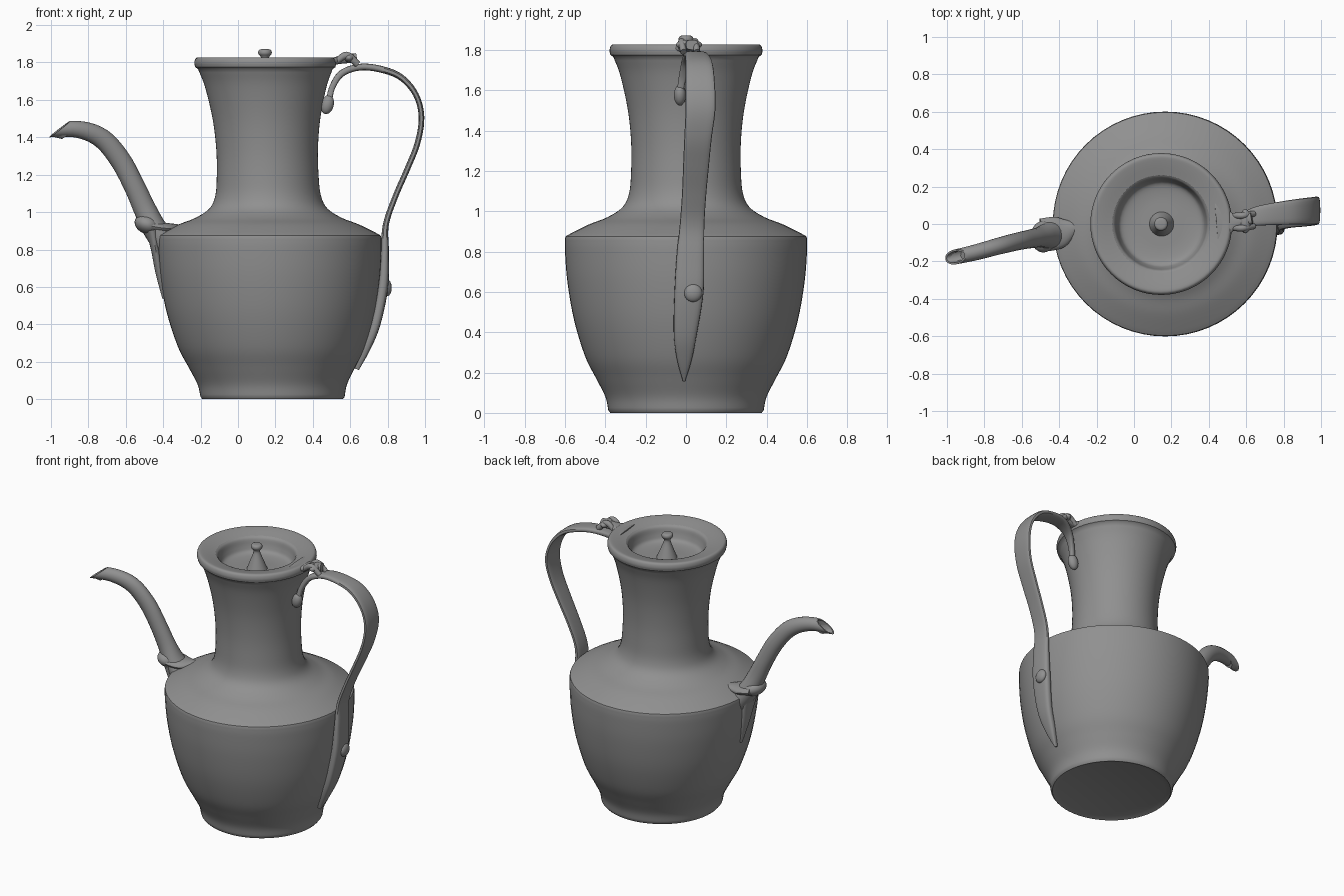
import bpy
import bmesh
from math import cos, sin, pi, radians, copysign
from mathutils import Vector, Matrix

if "Cube" in bpy.data.objects:
    bpy.data.objects.remove(bpy.data.objects["Cube"])

# One clay-grey material for the whole vessel
grey = bpy.data.materials.new("plain grey")
grey.use_nodes = True
COLOUR = (0.28, 0.28, 0.28, 1)
grey.diffuse_color = COLOUR
grey.node_tree.nodes["Principled BSDF"].inputs["Base Color"].default_value = COLOUR


def finish(name, bm, angle=40):
    """Turn a bmesh into a smooth-shaded object."""
    bmesh.ops.recalc_face_normals(bm, faces=bm.faces)
    mesh = bpy.data.meshes.new(name)
    bm.to_mesh(mesh)
    bm.free()
    obj = bpy.data.objects.new(name, mesh)
    bpy.context.collection.objects.link(obj)
    mesh.materials.append(grey)
    bpy.ops.object.select_all(action='DESELECT')
    obj.select_set(True)
    bpy.context.view_layer.objects.active = obj
    bpy.ops.object.shade_smooth_by_angle(angle=radians(angle))
    return obj


def smooth(points, steps=5):
    """Catmull-Rom curve through tuples of any length."""
    p = [Vector(q) for q in points]
    p = [p[0] * 2 - p[1]] + p + [p[-1] * 2 - p[-2]]
    out = []
    for a, b, c, d in zip(p, p[1:], p[2:], p[3:]):
        for i in range(steps):
            t = i / steps
            out.append((b * 2 + (c - a) * t + (a * 2 - b * 5 + c * 4 - d) * t**2
                        + (b * 3 - a - c * 3 + d) * t**3) / 2)
    return out + [p[-2]]


def axis_x(z):
    """The vessel leans slightly as it rises."""
    return 0.185 - 0.022 * z


def lathe(name, profile, angle=40, sides=64):
    bm = bmesh.new()
    verts = [bm.verts.new((r, 0, z)) for r, z in profile]
    edges = [bm.edges.new(pair) for pair in zip(verts, verts[1:])]
    bmesh.ops.spin(bm, geom=verts + edges, axis=(0, 0, 1), cent=(0, 0, 0),
                   angle=2 * pi, steps=sides)
    bmesh.ops.remove_doubles(bm, verts=bm.verts, dist=0.0005)
    for v in bm.verts:
        v.co.x += axis_x(v.co.z)
    return finish(name, bm, angle)


def sweep(points, power=1.0, sides=20):
    """Sweep an oval along x, y, z, half width, half thickness points."""
    path = smooth([Vector(p) for p in points])
    bm = bmesh.new()
    rings = []
    for i, p in enumerate(path):
        before, after = path[max(i - 1, 0)], path[min(i + 1, len(path) - 1)]
        tangent = Vector((after - before)[:3]).normalized()
        up = tangent.cross(Vector((0, 1, 0))).normalized()
        side = up.cross(tangent)
        ring = []
        for k in range(sides):
            c, s = cos(2 * pi * k / sides), sin(2 * pi * k / sides)
            c, s = copysign(abs(c)**power, c), copysign(abs(s)**power, s)
            ring.append(bm.verts.new(Vector(p[:3]) + side * c * p[3] + up * s * p[4]))
        rings.append(ring)
    for a, b in zip(rings, rings[1:]):
        for k in range(sides):
            n = (k + 1) % sides
            bm.faces.new((a[k], a[n], b[n], b[k]))
    bm.faces.new(rings[0])
    bm.faces.new(rings[-1])
    return bm


def ball(name, centre, size, tilt=0):
    bm = bmesh.new()
    matrix = (Matrix.Translation(centre) @ Matrix.Rotation(tilt, 4, 'Y')
              @ Matrix.Diagonal((*size, 1)))
    bmesh.ops.create_uvsphere(bm, u_segments=20, v_segments=12, radius=1, matrix=matrix)
    return finish(name, bm)


# Body: foot, belly and shoulder, then the neck and lip
belly = smooth([(0.385, 0.012), (0.4, 0.08), (0.445, 0.17), (0.5, 0.28), (0.555, 0.46),
                (0.588, 0.65), (0.6, 0.8), (0.6, 0.865)])
shoulder = smooth([(0.597, 0.875), (0.565, 0.893), (0.48, 0.935), (0.39, 0.97),
                   (0.315, 1.02), (0.282, 1.09), (0.272, 1.2), (0.272, 1.34),
                   (0.288, 1.5), (0.325, 1.67), (0.36, 1.765)])
lip = smooth([(0.375, 1.775), (0.379, 1.8), (0.367, 1.825), (0.33, 1.822), (0.26, 1.805)], 4)
lathe("body", [(0, 0.012), (0.34, 0.012), (0.375, 0)] + belly + shoulder + lip)

# Sunken lid with its pointed knob
bowl = smooth([(0.262, 1.806), (0.247, 1.79), (0.235, 1.745), (0.215, 1.712),
               (0.15, 1.7), (0.065, 1.7)], 4)
knob = smooth([(0.065, 1.7), (0.045, 1.75), (0.024, 1.805), (0.022, 1.828),
               (0.036, 1.848), (0.03, 1.868), (0, 1.872)], 4)
lathe("lid", bowl + knob[1:], sides=40)

# Spout: curved tube with a slanted, hollow mouth
bm = sweep([(-0.38, -0.045, 0.82, 0.09, 0.07), (-0.45, -0.06, 0.92, 0.075, 0.065),
            (-0.5, -0.07, 1.02, 0.055, 0.06), (-0.555, -0.08, 1.14, 0.05, 0.056),
            (-0.63, -0.095, 1.28, 0.047, 0.056), (-0.73, -0.12, 1.395, 0.045, 0.053),
            (-0.86, -0.155, 1.443, 0.042, 0.045), (-1.02, -0.19, 1.435, 0.038, 0.035)])
cut = bmesh.ops.bisect_plane(bm, geom=bm.verts[:] + bm.edges[:] + bm.faces[:],
                             plane_co=(-0.945, -0.175, 1.45), plane_no=(-0.6, -0.1, 0.8),
                             clear_outer=True)
rim = [e for e in cut["geom_cut"] if isinstance(e, bmesh.types.BMEdge)]
mouth = bmesh.ops.contextual_create(bm, geom=rim)["faces"]
bmesh.ops.inset_region(bm, faces=mouth, thickness=0.01)
bore = bmesh.ops.extrude_face_region(bm, geom=mouth)["geom"]
bmesh.ops.delete(bm, geom=mouth, context='FACES_ONLY')
bmesh.ops.translate(bm, vec=(0.06, 0.015, -0.015),
                    verts=[g for g in bore if isinstance(g, bmesh.types.BMVert)])
finish("spout", bm)

# Spout mount: collar, leaf over the shoulder, tail down the belly
ball("spout_collar", (-0.485, -0.068, 0.935), (0.07, 0.085, 0.052), 0.35)
finish("spout_leaf", sweep([(-0.49, -0.06, 0.93, 0.09, 0.035), (-0.4, -0.045, 0.915, 0.085, 0.03),
                            (-0.335, -0.025, 0.915, 0.045, 0.022),
                            (-0.28, -0.01, 0.92, 0.008, 0.008)]))
finish("spout_tail", sweep([(-0.46, -0.07, 0.91, 0.075, 0.035), (-0.44, -0.06, 0.8, 0.06, 0.025),
                            (-0.42, -0.05, 0.68, 0.04, 0.022), (-0.395, -0.04, 0.54, 0.012, 0.01)]))

# Handle: flat strap arching from the neck and tapering down the belly
finish("handle", sweep([(0.485, -0.03, 1.59, 0.016, 0.016), (0.505, -0.015, 1.67, 0.02, 0.016),
                        (0.555, 0.01, 1.742, 0.032, 0.018), (0.65, 0.04, 1.775, 0.05, 0.018),
                        (0.76, 0.055, 1.765, 0.06, 0.018), (0.87, 0.065, 1.722, 0.068, 0.017),
                        (0.95, 0.07, 1.63, 0.073, 0.015), (0.981, 0.072, 1.51, 0.074, 0.015),
                        (0.96, 0.06, 1.37, 0.068, 0.015), (0.905, 0.05, 1.23, 0.064, 0.015),
                        (0.84, 0.04, 1.08, 0.06, 0.015), (0.79, 0.03, 0.93, 0.061, 0.016),
                        (0.785, 0.022, 0.78, 0.068, 0.022), (0.775, 0.015, 0.6, 0.072, 0.028),
                        (0.735, -0.003, 0.4, 0.058, 0.026), (0.685, -0.008, 0.27, 0.038, 0.022),
                        (0.635, -0.01, 0.16, 0.006, 0.012)], power=0.65))
ball("handle_curl", (0.478, -0.03, 1.575), (0.034, 0.03, 0.052), 0.25)
ball("handle_stud", (0.797, 0.035, 0.595), (0.025, 0.045, 0.045))

# Hinge: tongue from the lip, cross pin and forked lugs
finish("hinge_tongue", sweep([(0.44, 0.005, 1.808, 0.12, 0.014), (0.5, 0.01, 1.805, 0.075, 0.018),
                              (0.55, 0.015, 1.815, 0.035, 0.022),
                              (0.63, 0.03, 1.825, 0.03, 0.025)], power=0.7))
ball("hinge_pin", (0.595, 0.015, 1.825), (0.03, 0.065, 0.025))
for n, y in enumerate((-0.022, 0.045)):
    finish(f"hinge_lug_{n + 1}", sweep([(0.52, y, 1.8, 0.014, 0.014), (0.58, y, 1.838, 0.018, 0.02),
                                        (0.64, y + 0.01, 1.79, 0.016, 0.018)], sides=12))
